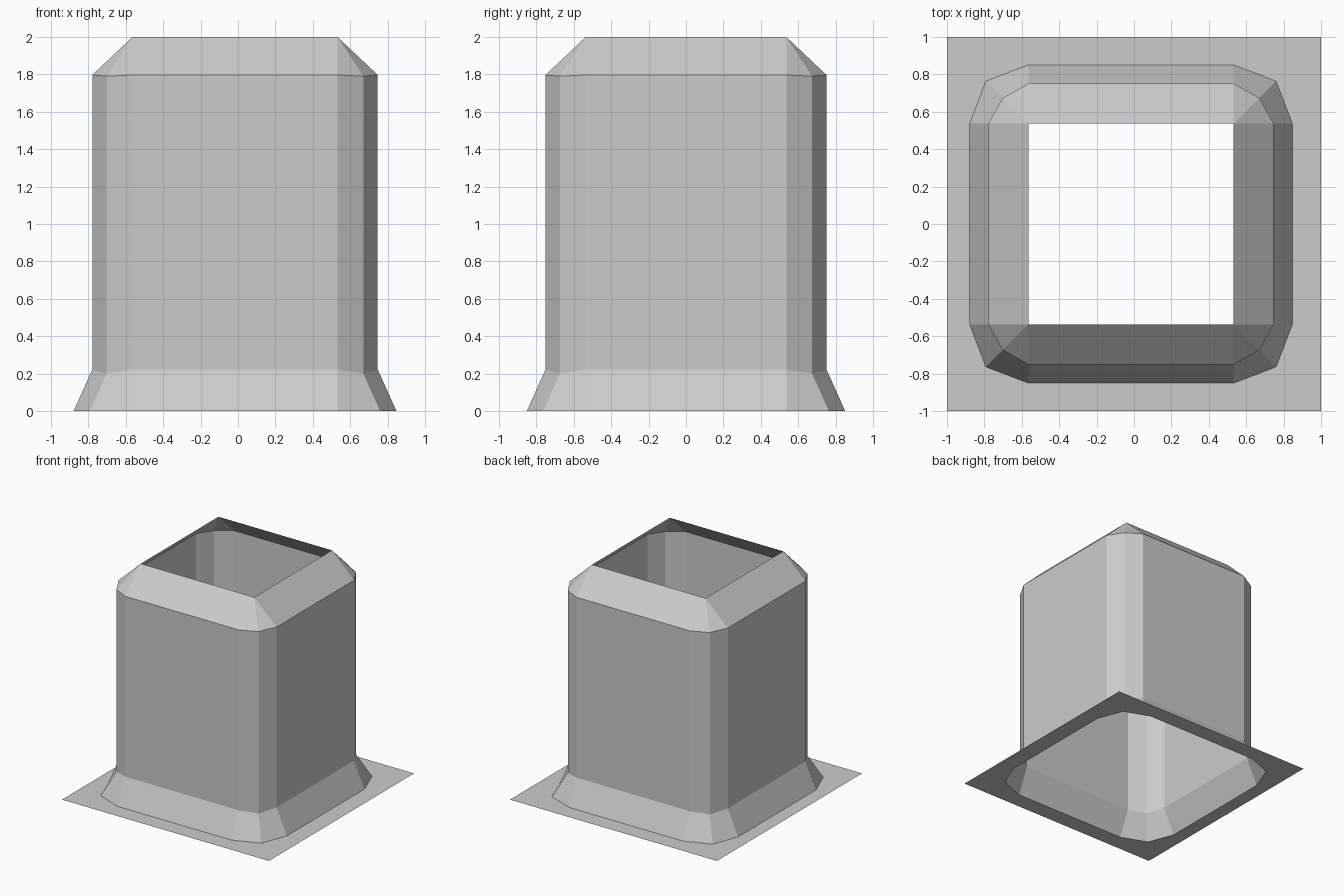
import bpy
import bmesh

cube = bpy.data.objects.get("Cube")
if cube:
    bpy.data.objects.remove(cube, do_unlink=True)

grey = bpy.data.materials.new("plain grey")
grey.use_nodes = True
grey.diffuse_color = (0.6, 0.6, 0.6, 1)
grey.node_tree.nodes["Principled BSDF"].inputs["Base Color"].default_value = (0.6, 0.6, 0.6, 1)

CENTRE_X = -0.016
HALF_X, HALF_Y = 0.548, 0.536   # straight part of each wall
CORNERS = [(1, 1), (-1, 1), (-1, -1), (1, -1)]


def square(hx, hy, z, cx=0.0):
    """Four corner points, each repeated three times to match a bevelled ring."""
    return [(cx + sx * hx, sy * hy, z) for sx, sy in CORNERS for _ in range(3)]


def ring(side, diagonal, z, corner_z):
    """Twelve-point rectangle with two-segment rounded corners, anticlockwise."""
    points = []
    for sx, sy in CORNERS:
        offsets = [(side, 0, z), (diagonal, diagonal, corner_z), (0, side, z)]
        if sx * sy < 0:
            offsets.reverse()
        points += [(CENTRE_X + sx * (HALF_X + dx), sy * (HALF_Y + dy), h)
                   for dx, dy, h in offsets]
    return points


def band(name, lower, upper):
    """Open strip of flat faces between two matching loops."""
    bm = bmesh.new()
    seen = {}

    def vert(p):
        if p not in seen:
            seen[p] = bm.verts.new(p)
        return seen[p]

    for i in range(len(lower)):
        j = (i + 1) % len(lower)
        corners = list(dict.fromkeys(
            vert(p) for p in (lower[i], lower[j], upper[j], upper[i])))
        if len(corners) > 2:
            bm.faces.new(corners)
    mesh = bpy.data.meshes.new(name)
    bm.to_mesh(mesh)
    bm.free()
    mesh.materials.append(grey)
    obj = bpy.data.objects.new(name, mesh)
    bpy.context.collection.objects.link(obj)
    return obj


# Shared loops from the ground up
foot = ring(0.315, 0.228, 0.0, 0.0)
skirt_top = ring(0.215, 0.138, 0.222, 0.2)
shoulder = ring(0.215, 0.138, 1.797, 1.79)

# Flat flange, flared skirt, hollow shaft and sloping open cap
band("base_flange", square(1, 1, 0.0), foot)
band("flared_skirt", foot, skirt_top)
band("hollow_shaft", skirt_top, shoulder)
band("sloping_cap", shoulder, square(HALF_X, HALF_Y, 2.0, CENTRE_X))
